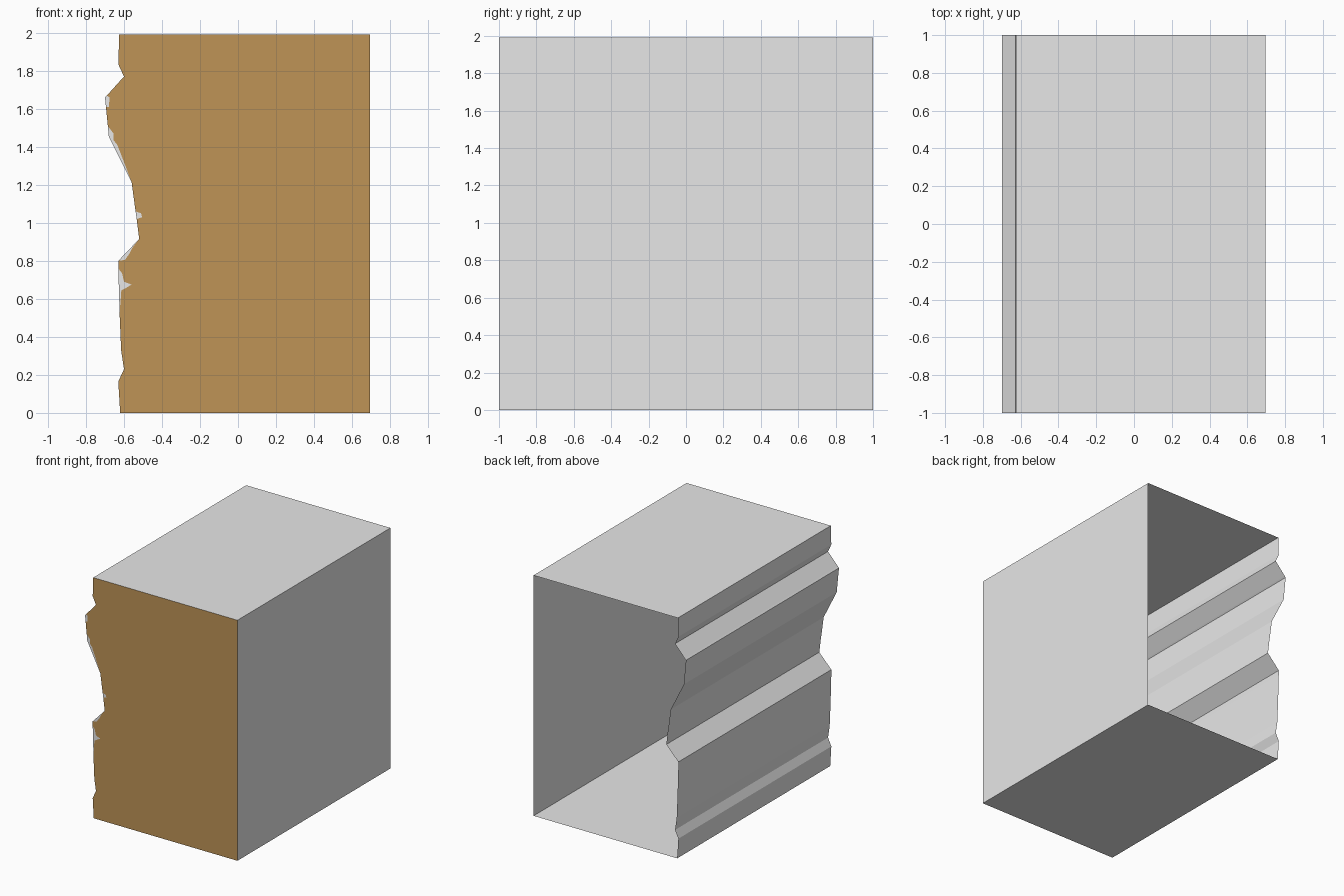
import bpy, bmesh

if "Cube" in bpy.data.objects:
    bpy.data.objects.remove(bpy.data.objects["Cube"])

X1, Z1 = 0.695, 1.99


def material(name, rgb):
    m = bpy.data.materials.new(name)
    m.diffuse_color = (*rgb, 1)
    m.use_nodes = True
    m.node_tree.nodes["Principled BSDF"].inputs["Base Color"].default_value = m.diffuse_color
    return m


GREY = material("light grey", (0.8, 0.8, 0.8))
BROWN = material("earth brown", (0.52, 0.295, 0.094))

# Rugged left edge, bottom to top: (outer rock edge, inner edge of the brown
# paint where it falls short of the rock edge). Both share their end points.
SECTIONS = [
    ([(-.62, 0), (-.63, .165), (-.60, .23), (-.615, .33), (-.623, .52)], None),
    ([(-.623, .52), (-.63, .76)],
     [(-.623, .52), (-.614, .645), (-.585, .66), (-.56, .675), (-.60, .69),
      (-.61, .735), (-.63, .76)]),
    ([(-.63, .76), (-.63, .80)], None),
    ([(-.63, .80), (-.52, .915)],
     [(-.63, .80), (-.595, .805), (-.57, .84), (-.555, .87), (-.52, .915)]),
    ([(-.52, .915), (-.533, 1.02)], None),
    ([(-.533, 1.02), (-.539, 1.06)],
     [(-.533, 1.02), (-.505, 1.03), (-.51, 1.05), (-.539, 1.06)]),
    ([(-.539, 1.06), (-.56, 1.215)], None),
    ([(-.56, 1.215), (-.68, 1.455), (-.685, 1.51)],
     [(-.56, 1.215), (-.60, 1.32), (-.635, 1.41), (-.655, 1.435),
      (-.655, 1.47), (-.685, 1.51)]),
    ([(-.685, 1.51), (-.695, 1.61)], None),
    ([(-.695, 1.61), (-.70, 1.66), (-.69, 1.67)],
     [(-.695, 1.61), (-.68, 1.61), (-.675, 1.66), (-.69, 1.67)]),
    ([(-.69, 1.67), (-.60, 1.77), (-.63, 1.835), (-.625, Z1)], None),
]


def make_object(name, polygons, mat):
    """Mesh object from a list of 3D polygons."""
    bm = bmesh.new()
    for poly in polygons:
        bm.faces.new([bm.verts.new(p) for p in poly])
    bmesh.ops.remove_doubles(bm, verts=bm.verts, dist=1e-5)
    mesh = bpy.data.meshes.new(name)
    bm.to_mesh(mesh)
    bm.free()
    mesh.materials.append(mat)
    ob = bpy.data.objects.new(name, mesh)
    bpy.context.collection.objects.link(ob)


def front(points):
    return [(x, -1, z) for x, z in points]


def wall(a, b):
    return [(a[0], -1, a[1]), (a[0], 1, a[1]), (b[0], 1, b[1]), (b[0], -1, b[1])]


# Join the sections into two continuous edges
outer, painted = [SECTIONS[0][0][0]], [SECTIONS[0][0][0]]
for rock, paint in SECTIONS:
    outer += rock[1:]
    painted += (paint or rock)[1:]

# Block shell: rugged side, top, right and bottom, open at the back
loop = [(X1, 0)] + outer + [(X1, Z1)]
make_object("block_shell",
            [wall(a, b) for a, b in zip(loop, loop[1:] + loop[:1])], GREY)

# Brown front face
make_object("front_face", [front([(X1, Z1)] + painted[::-1] + [(X1, 0)])], BROWN)

# Bare grey chips filling the front between paint and rock edge
make_object("front_chips",
            [front(paint + rock[-2:0:-1]) for rock, paint in SECTIONS if paint], GREY)
